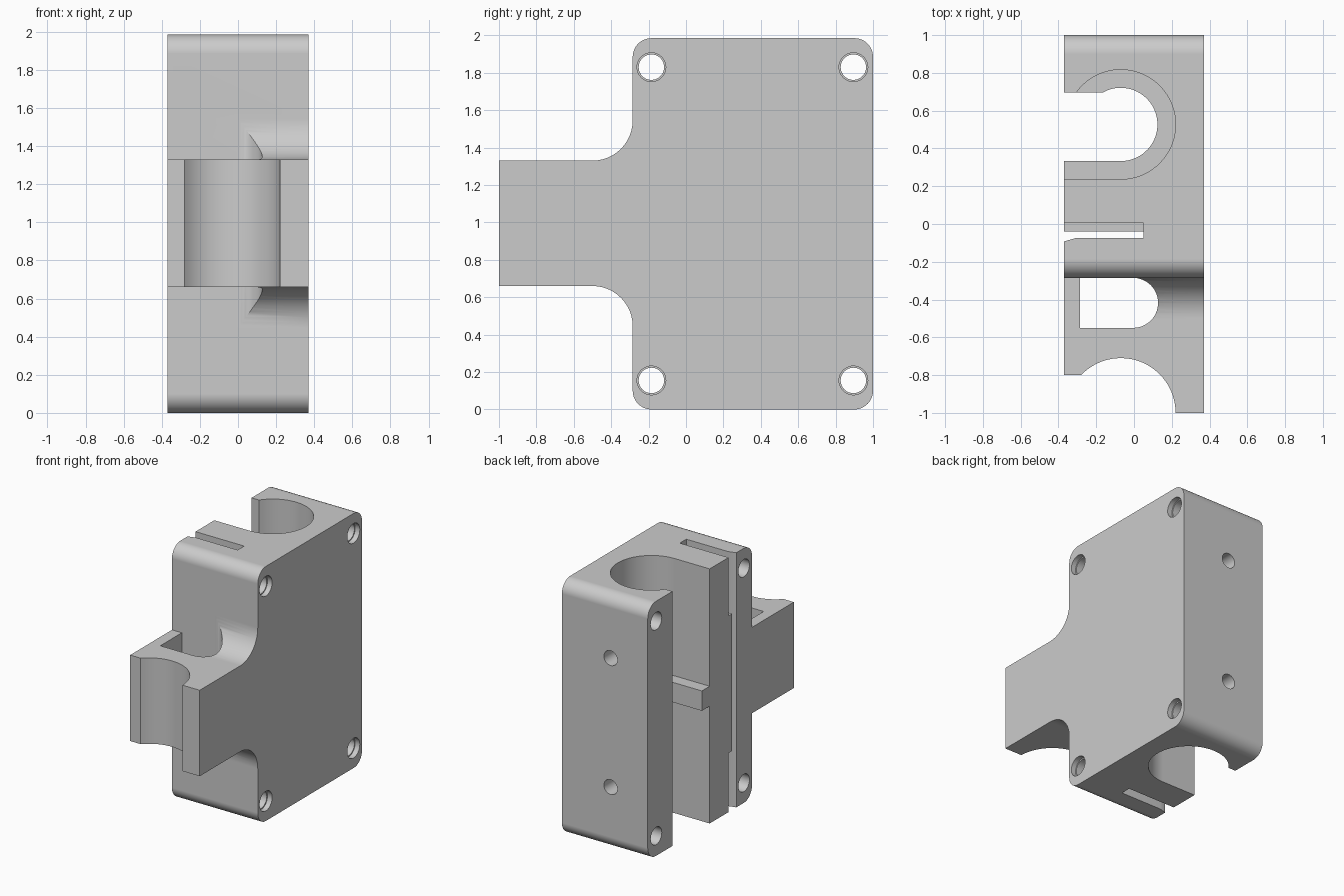
import bpy
import bmesh
from math import cos, sin, radians

if "Cube" in bpy.data.objects:
    bpy.data.objects.remove(bpy.data.objects["Cube"])

grey = bpy.data.materials.new("light grey")
grey.use_nodes = True
colour = (0.6, 0.6, 0.6, 1)
grey.diffuse_color = colour
grey.node_tree.nodes["Principled BSDF"].inputs["Base Color"].default_value = colour


def arc(u, v, r, start, end, steps=12):
    """Points along an arc, angles in degrees."""
    angles = [radians(start + (end - start) * i / steps) for i in range(steps + 1)]
    return [(u + r * cos(a), v + r * sin(a)) for a in angles]


def rect(u0, u1, v0, v1):
    return [(u0, v0), (u1, v0), (u1, v1), (u0, v1)]


def circle(u, v, r):
    return arc(u, v, r, 0, 360, 40)[:-1]


def prism(name, outline, axis, low, high):
    """Extrude a flat outline along one axis."""
    place = {"x": lambda u, v, w: (w, u, v),
             "y": lambda u, v, w: (u, w, v),
             "z": lambda u, v, w: (u, v, w)}[axis]
    bm = bmesh.new()
    rings = [[bm.verts.new(place(u, v, w)) for u, v in outline] for w in (low, high)]
    bm.faces.new(rings[0])
    bm.faces.new(rings[1])
    for i in range(len(outline)):
        j = (i + 1) % len(outline)
        bm.faces.new((rings[0][i], rings[0][j], rings[1][j], rings[1][i]))
    bmesh.ops.recalc_face_normals(bm, faces=bm.faces)
    mesh = bpy.data.meshes.new(name)
    bm.to_mesh(mesh)
    bm.free()
    mesh.materials.append(grey)
    obj = bpy.data.objects.new(name, mesh)
    bpy.context.collection.objects.link(obj)
    return obj


def cut(target, outline, axis, low, high):
    """Subtract a prism from the target."""
    cutter = prism("cutter", outline, axis, low, high)
    cutter.hide_render = True
    mod = target.modifiers.new("cut", "BOOLEAN")
    mod.operation = "DIFFERENCE"
    mod.solver = "EXACT"
    mod.object = cutter
    bpy.context.view_layer.objects.active = target
    bpy.ops.object.modifier_apply(modifier=mod.name)
    bpy.data.objects.remove(cutter)


HEIGHT = 1.985
FRONT = -0.285
ARM_LOW, ARM_HIGH = 0.66, 1.33
FILLET = 0.215
BORE_X, BORE_Y = -0.07, 0.527

# Carriage block with rounded corners and a filleted front arm
side = [(-1, ARM_LOW)]
side += arc(-0.5, ARM_LOW - FILLET, FILLET, 90, 0)
side += arc(-0.185, 0.1, 0.1, 180, 270) + arc(0.9, 0.1, 0.1, 270, 360)
side += arc(0.9, HEIGHT - 0.1, 0.1, 0, 90) + arc(-0.185, HEIGHT - 0.1, 0.1, 90, 180)
side += arc(-0.5, ARM_HIGH + FILLET, FILLET, 0, -90)
side += [(-1, ARM_HIGH)]
block = prism("carriage_block", side, "x", -0.37, 0.37)

# Fillets remain only on the solid side of the arm
for low, high in ((0.4, ARM_LOW), (ARM_HIGH, 1.6)):
    cut(block, rect(-0.5, -0.005, -0.6, FRONT), "z", low, high)

# Rounded window through the arm
r = (-0.285 + 0.55) / 2
window = [(-0.285, -0.55)] + arc(-0.005, -0.55 + r, r, -90, 90, 24) + [(-0.285, FRONT)]
cut(block, window, "z", 0.3, 1.7)

# Round cradle at the arm tip, with its shortened lip
cradle = arc(BORE_X, -1, 0.29, -10, 136.4, 36) + [(-0.5, -0.8), (-0.5, -1.2), (0.1, -1.2)]
cut(block, cradle, "z", 0.5, 1.5)


# Rear bore opening sideways, with a narrow ledge at mid height
def bore(radius, end):
    return arc(BORE_X, BORE_Y, radius, -90, end, 40) + [(-0.5, 0.695), (-0.5, BORE_Y - radius)]


cut(block, bore(0.29, 144.6), "z", -0.1, 0.915)
cut(block, bore(0.29, 144.6), "z", 1.07, 2.1)
cut(block, bore(0.194, 120), "z", 0.8, 1.2)

# Clamping slot, widened at both ends, with a bevelled mouth
cut(block, rect(-0.5, 0.05, -0.075, -0.04), "z", -0.1, 2.1)
for low, high in ((-0.1, 0.46), (1.53, 2.1)):
    cut(block, rect(-0.5, 0.05, -0.06, 0.005), "z", low, high)
cut(block, [(-0.39, -0.098), (-0.31, -0.075), (-0.31, -0.06), (-0.39, -0.06)], "z", -0.1, 2.1)

# Corner bolt holes with shallow counterbores
for y in (-0.185, 0.895):
    for z in (0.155, 1.83):
        cut(block, circle(y, z, 0.068), "x", -0.5, 0.5)
        cut(block, circle(y, z, 0.077), "x", 0.33, 0.5)

# Screw holes through the back wall into the bore
for z in (0.49, 1.495):
    cut(block, circle(-0.05, z, 0.058), "y", 0.7, 1.1)

# Smooth curves, crisp edges and flat planes
bpy.ops.object.select_all(action="DESELECT")
block.select_set(True)
bpy.context.view_layer.objects.active = block
bpy.ops.object.shade_smooth_by_angle(angle=radians(30))
weighted = block.modifiers.new("weighted_normals", "WEIGHTED_NORMAL")
weighted.keep_sharp = True
